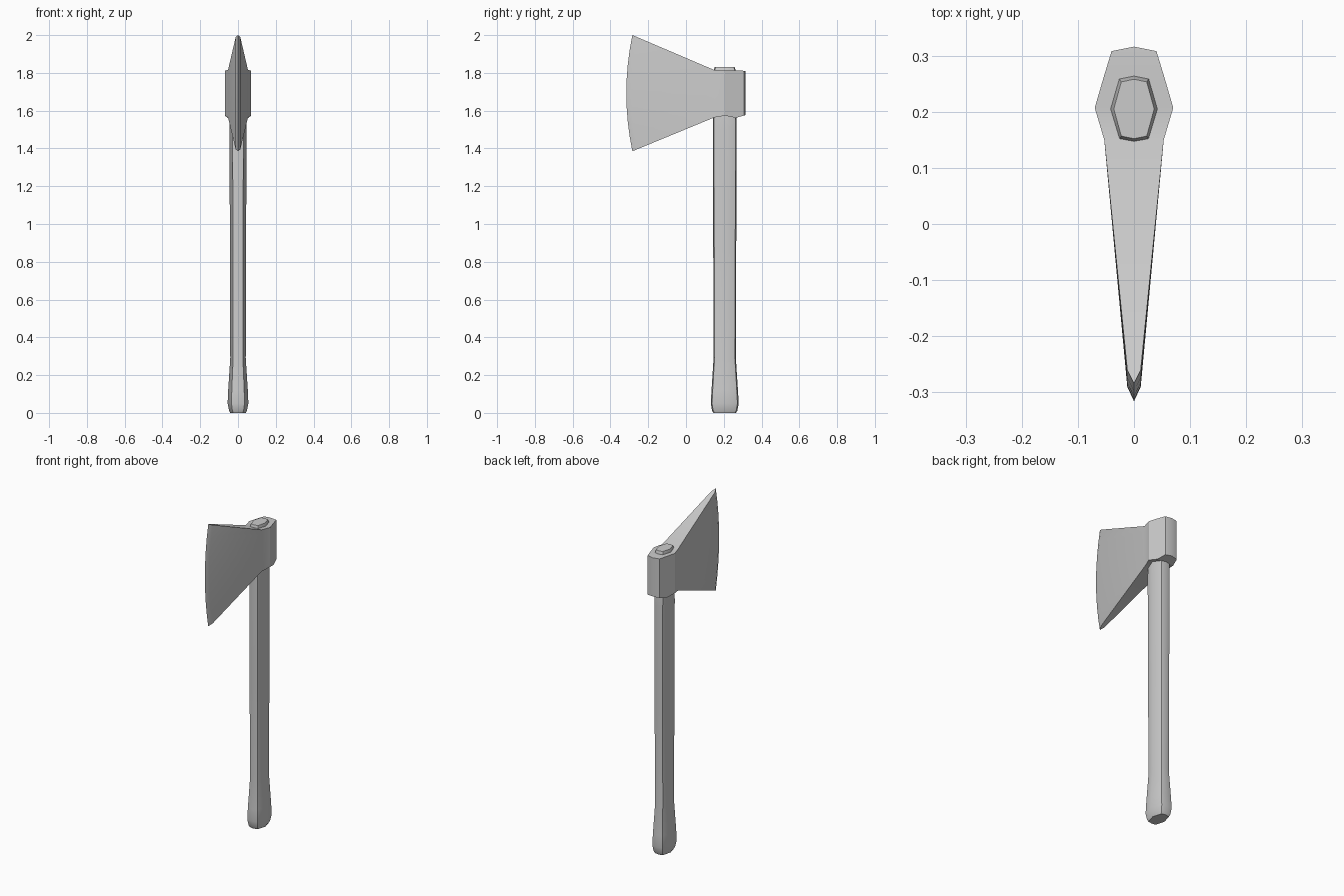
import bpy, bmesh
from mathutils import Vector

if "Cube" in bpy.data.objects:
    bpy.data.objects.remove(bpy.data.objects["Cube"])


def finish(name, bm, angle):
    bmesh.ops.remove_doubles(bm, verts=bm.verts, dist=1e-5)
    bmesh.ops.recalc_face_normals(bm, faces=bm.faces)
    mesh = bpy.data.meshes.new(name)
    bm.to_mesh(mesh)
    bm.free()
    ob = bpy.data.objects.new(name, mesh)
    bpy.context.collection.objects.link(ob)
    bpy.ops.object.select_all(action='DESELECT')
    ob.select_set(True)
    bpy.context.view_layer.objects.active = ob
    bpy.ops.object.shade_smooth_by_angle(angle=angle)
    return ob


def bridge(bm, rings):
    for a, b in zip(rings, rings[1:]):
        n = len(a)
        for i in range(n):
            bm.faces.new((a[i], a[(i + 1) % n], b[(i + 1) % n], b[i]))


# Handle: eight-sided oval section lofted upward with a swollen grip
section = [(0, 1), (.63, .91), (1, 0), (.63, -.91),
           (0, -1), (-.63, -.91), (-1, 0), (-.63, .91)]
loft = [(0, .041, .060), (.012, .047, .067), (.05, .055, .074), (.12, .052, .070),
        (.29, .041, .059), (.9, .043, .061), (1.5, .045, .063),
        (1.812, .042, .059), (1.83, .036, .053)]  # z, half width, half depth
bm = bmesh.new()
rings = [[bm.verts.new((x * w, .205 + y * d, z)) for x, y in section]
         for z, w, d in loft]
bridge(bm, rings)
bm.faces.new(rings[0])
bm.faces.new(rings[-1])
finish("handle", bm, 0.6)

# Axe head: stations from cutting edge to poll
# y, half width, bottom z, top z, outward bow of the curved edge
stations = [(-.284, 0, 1.385, 2.0, .032), (-.260, .012, 1.395, 1.99, .030),
            (.150, .053, 1.564, 1.815, 0), (.207, .070, 1.574, 1.813, 0),
            (.262, .054, 1.562, 1.813, 0), (.308, .040, 1.574, 1.811, 0),
            (.316, 0, 1.577, 1.810, 0)]
n, levels = len(stations), 8
bm = bmesh.new()
rings = []
for j in range(levels + 1):
    t = j / levels
    right = [Vector((w, y - bow * 4 * t * (1 - t), lo + (hi - lo) * t))
             for y, w, lo, hi, bow in stations]
    left = [Vector((-p.x, p.y, p.z)) for p in right[-2:0:-1]]
    rings.append([bm.verts.new(p) for p in right + left])
bridge(bm, rings)
# Top and bottom caps join the two sides
for ring in (rings[0], rings[-1]):
    for i in range(n - 1):
        quad = [ring[i], ring[i + 1], ring[-i - 1], ring[-i]]
        bm.faces.new(list(dict.fromkeys(quad)))
finish("axe_head", bm, 0.4)
